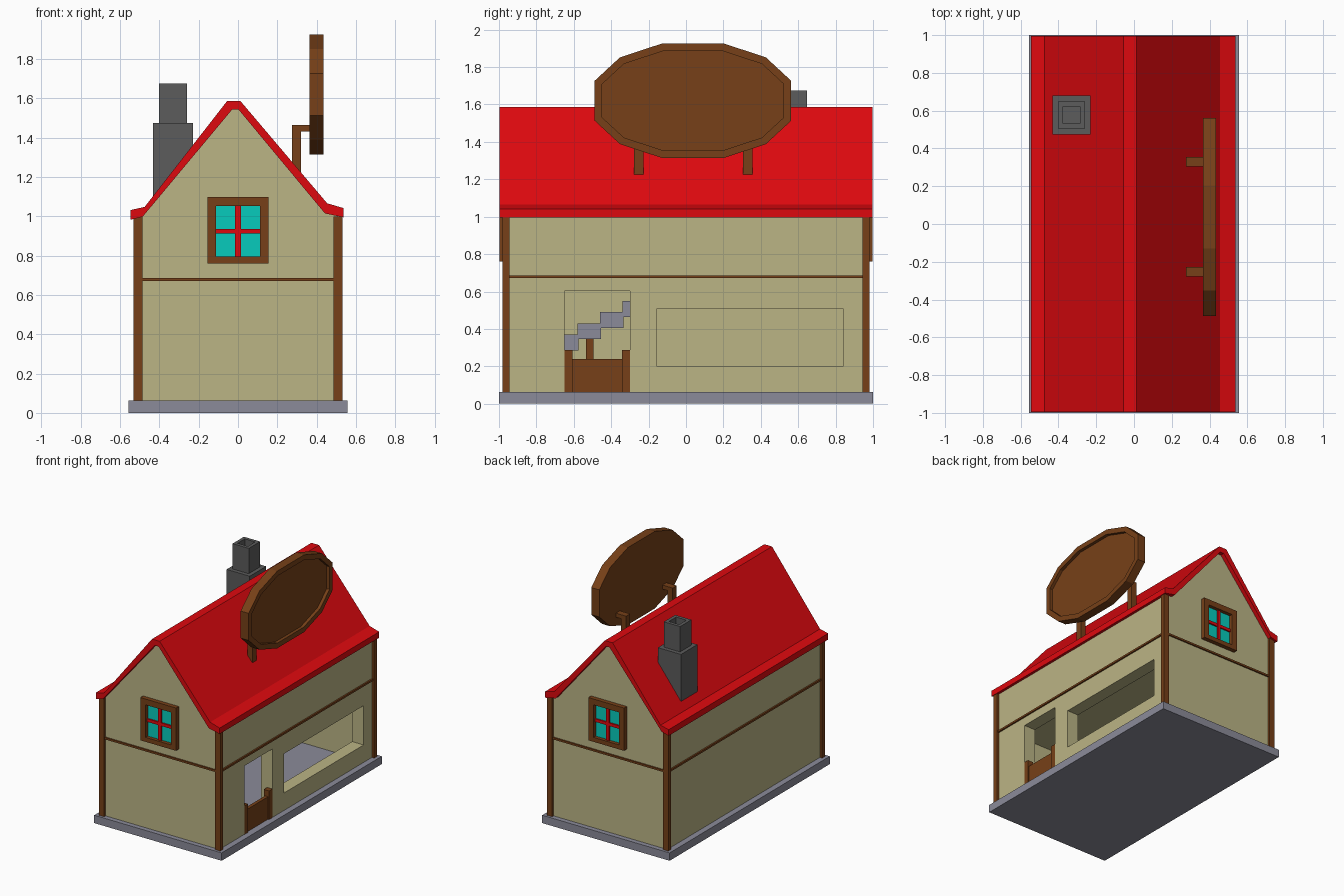
import bpy, bmesh
from mathutils import Vector

if "Cube" in bpy.data.objects:
    bpy.data.objects.remove(bpy.data.objects["Cube"])


def material(name, r, g, b):
    m = bpy.data.materials.new(name)
    m.diffuse_color = [(c / 255) ** 2.2 for c in (r, g, b)] + [1]
    m.use_nodes = True
    m.node_tree.nodes["Principled BSDF"].inputs["Base Color"].default_value = m.diffuse_color
    return m


PLASTER = material("plaster", 186, 179, 132)
WOOD = material("wood", 118, 66, 30)
RED = material("red", 221, 17, 22)
STONE = material("stone", 138, 138, 152)
DARK = material("dark_stone", 92, 92, 92)
GLASS = material("glass", 16, 202, 187)


def finish(name, bm, mat):
    bmesh.ops.recalc_face_normals(bm, faces=bm.faces)
    me = bpy.data.meshes.new(name)
    bm.to_mesh(me)
    bm.free()
    ob = bpy.data.objects.new(name, me)
    bpy.context.collection.objects.link(ob)
    if mat:
        me.materials.append(mat)
    return ob


def add_box(bm, x0, x1, y0, y1, z0, z1):
    vs = bmesh.ops.create_cube(bm, size=1)["verts"]
    for v in vs:
        v.co = Vector((x1 if v.co.x > 0 else x0,
                       y1 if v.co.y > 0 else y0,
                       z1 if v.co.z > 0 else z0))


def boxes(name, mat, *bounds):
    bm = bmesh.new()
    for b in bounds:
        add_box(bm, *b)
    return finish(name, bm, mat)


def extrude(bm, points, offset):
    """Extrude a closed outline by an offset; returns the far cap."""
    f = bm.faces.new([bm.verts.new(p) for p in points])
    geom = bmesh.ops.extrude_face_region(bm, geom=[f], use_keep_orig=True)["geom"]
    bmesh.ops.translate(bm, vec=offset, verts=[g for g in geom if isinstance(g, bmesh.types.BMVert)])
    return [g for g in geom if isinstance(g, bmesh.types.BMFace)][0]


def prism(name, mat, xz, y):
    bm = bmesh.new()
    extrude(bm, [(a, -y, b) for a, b in xz], (0, 2 * y, 0))
    return finish(name, bm, mat)


def cut(ob, *bounds):
    for b in bounds:
        c = boxes("cutter", None, b)
        c.hide_render = True
        mod = ob.modifiers.new("cut", "BOOLEAN")
        mod.operation, mod.solver, mod.object = "DIFFERENCE", "EXACT", c
        bpy.context.view_layer.objects.active = ob
        bpy.ops.object.modifier_apply(modifier=mod.name)
        bpy.data.objects.remove(c)


# Foundation
boxes("foundation", STONE, (-.557, .557, -1, 1, 0, .062))

# House body with gables, hollow ground floor, door and shop window openings
walls = prism("walls", PLASTER, [(-.51, .06), (.51, .06), (.51, 1.01), (.45, 1.03),
                                 (.003, 1.56), (-.035, 1.56), (-.48, 1.02), (-.51, 1.0)], .962)
cut(walls, (-.41, .41, -.862, .862, .03, .645),
    (.3, .6, -.65, -.30, .03, .603),
    (.3, .6, -.155, .84, .2, .51))

# Roof shell, slightly crooked ridge and flared eaves
prism("roof", RED, [(-.546, 1.032), (-.475, 1.048), (-.055, 1.587), (.012, 1.587),
                    (.454, 1.066), (.537, 1.042), (.537, .995), (.442, 1.015),
                    (.003, 1.543), (-.03, 1.543), (-.485, .998), (-.546, .983)], .996)

# Corner posts
posts = []
for sx in (-1, 1):
    for sy in (-1, 1):
        xs, ys = sorted((sx * .485, sx * .531)), sorted((sy * .943, sy * .98))
        posts.append((*xs, *ys, .06, 1.0))
boxes("corner_posts", WOOD, *posts)

# Horizontal trim strips
trims = []
for s in (-1, 1):
    trims.append((*sorted((s * .5, s * .522)), -.95, .95, .671, .686))
    trims.append((-.49, .49, *sorted((s * .95, s * .973)), .671, .686))
boxes("trim_strips", WOOD, *trims)

# Gable windows at both ends
for s, end in ((-1, "front"), (1, "back")):
    def d(a, b):
        return sorted((s * a, s * b))
    boxes(end + "_window_frame", WOOD,
          (-.156, -.111, *d(.95, .996), .76, 1.098), (.111, .156, *d(.95, .996), .76, 1.098),
          (-.111, .111, *d(.95, .996), .76, .795), (-.111, .111, *d(.95, .996), 1.052, 1.098))
    boxes(end + "_window_glass", GLASS, (-.112, .112, *d(.95, .968), .79, 1.055))
    boxes(end + "_window_bars", RED,
          (-.014, .014, *d(.95, .98), .794, 1.053), (-.112, .112, *d(.95, .979), .912, .936))

# Half door between two short posts
boxes("half_door", WOOD, (.475, .502, -.61, -.34, .062, .24))
boxes("door_posts", WOOD, (.465, .512, -.65, -.608, .062, .288), (.465, .512, -.342, -.30, .062, .288))

# Inside stair along the back wall with a support post
boxes("stair_steps", STONE, *[(-.41, -.2, -.70 + .12 * i, -.575 + .12 * i, .285 + .06 * i, .37 + .06 * i)
                              for i in range(-1, 5)])
boxes("stair_support", WOOD, (-.25, -.21, -.535, -.495, .062, .36))

# Chimney with a hollow flue
chimney = boxes("chimney_base", DARK, (-.432, -.23, .475, .68, 1.07, 1.475))
flue = boxes("chimney_flue", DARK, (-.402, -.26, .506, .648, 1.47, 1.675))
cut(flue, (-.376, -.286, .532, .622, 1.52, 1.8))

# Twelve-sided oval sign board with a recessed face towards +x
quarter = [(.525, .107), (.39, .232), (.168, .305)]
half = quarter + [(-a, b) for a, b in reversed(quarter)]
outline = half + [(-a, -b) for a, b in half]
bm = bmesh.new()
cap = extrude(bm, [(.365, .037 + a, 1.62 + b) for a, b in outline], (.07, 0, 0))
bmesh.ops.recalc_face_normals(bm, faces=bm.faces)
bmesh.ops.inset_region(bm, faces=[cap], thickness=.04, use_even_offset=True)
inner = bmesh.ops.extrude_face_region(bm, geom=[cap])["geom"]
bmesh.ops.translate(bm, vec=(-.025, 0, 0), verts=[g for g in inner if isinstance(g, bmesh.types.BMVert)])
if cap.is_valid:
    bmesh.ops.delete(bm, geom=[cap], context="FACES_ONLY")
finish("sign_board", bm, WOOD)

# Angled brackets holding the sign to the roof
for i, y in enumerate((-.252, .33)):
    boxes(f"sign_bracket_{i + 1}", WOOD,
          (.275, .32, y - .025, y + .025, 1.225, 1.464),
          (.32, .37, y - .025, y + .025, 1.432, 1.464))
